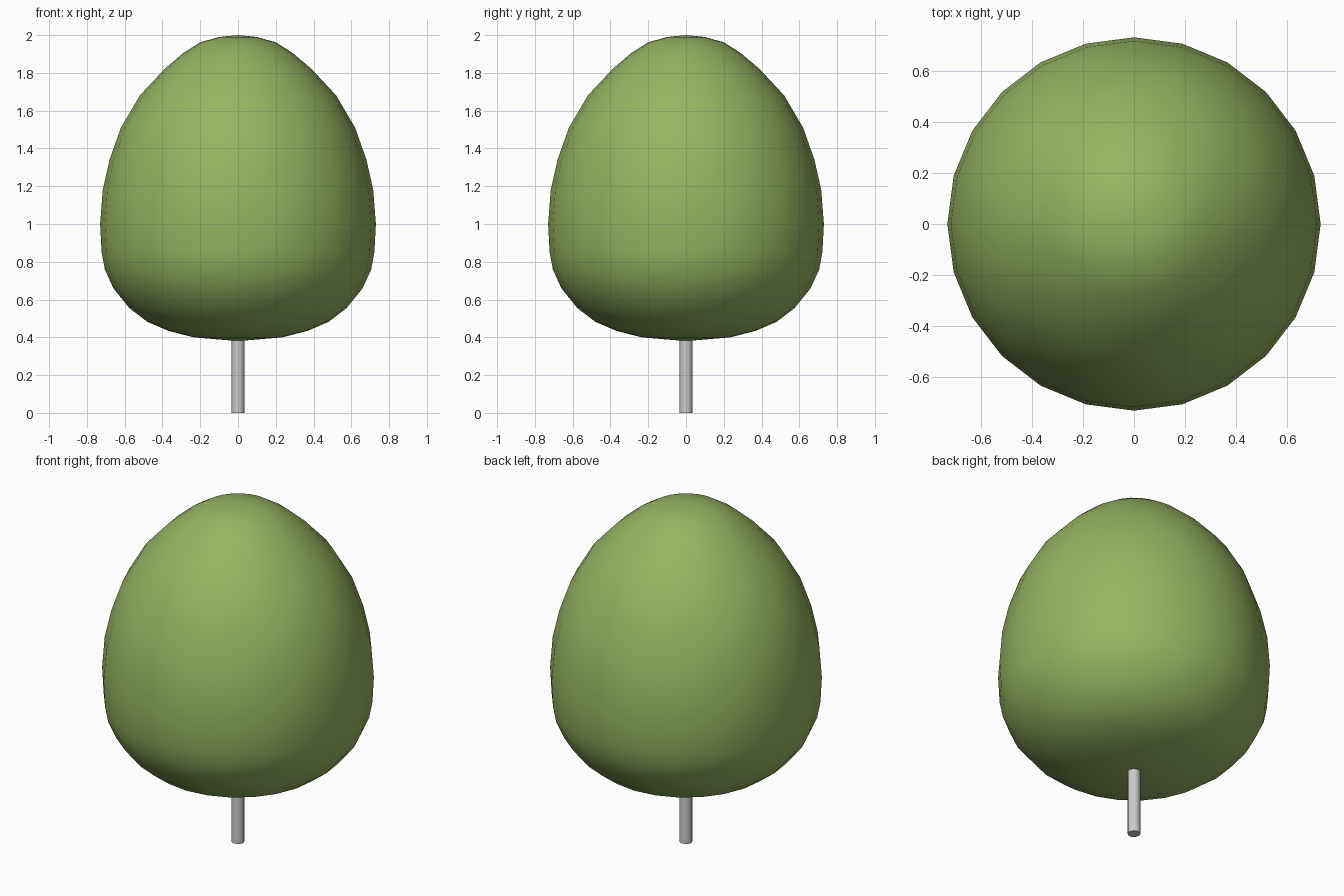
import bpy, bmesh, math

if "Cube" in bpy.data.objects:
    bpy.data.objects.remove(bpy.data.objects["Cube"])

SIDES = 24


def lathe(name, profile, sides):
    # Revolve a (radius, height) profile whose ends lie on the axis
    bm = bmesh.new()
    rings = []
    for r, z in profile:
        if r == 0:
            rings.append([bm.verts.new((0, 0, z))] * sides)
        else:
            rings.append([bm.verts.new((r * math.cos(2 * math.pi * i / sides),
                                        r * math.sin(2 * math.pi * i / sides), z))
                          for i in range(sides)])
    for lo, hi in zip(rings, rings[1:]):
        for i in range(sides):
            j = (i + 1) % sides
            corners = dict.fromkeys((lo[i], lo[j], hi[j], hi[i]))
            bm.faces.new(list(corners))
    mesh = bpy.data.meshes.new(name)
    bm.to_mesh(mesh)
    bm.free()
    obj = bpy.data.objects.new(name, mesh)
    bpy.context.collection.objects.link(obj)
    return obj


def smooth(obj, angle):
    bpy.ops.object.select_all(action='DESELECT')
    obj.select_set(True)
    bpy.context.view_layer.objects.active = obj
    bpy.ops.object.shade_smooth_by_angle(angle=math.radians(angle))


# Egg-shaped foliage crown
crown = lathe("crown", [
    (0, 0.38), (0.235, 0.40), (0.37, 0.435), (0.48, 0.482), (0.575, 0.555),
    (0.66, 0.66), (0.705, 0.76), (0.722, 0.85), (0.73, 1.0), (0.716, 1.18),
    (0.68, 1.34), (0.62, 1.51), (0.52, 1.68), (0.39, 1.82), (0.29, 1.905),
    (0.2, 1.962), (0.1, 1.99), (0, 2.0)], SIDES)
smooth(crown, 60)
green = bpy.data.materials.new("leaf_green")
green.diffuse_color = (0.30, 0.46, 0.12, 1)
green.use_nodes = True
green.node_tree.nodes["Principled BSDF"].inputs["Base Color"].default_value = green.diffuse_color
crown.data.materials.append(green)

# Thin trunk, running slightly into the crown
trunk = lathe("trunk", [(0, 0), (0.034, 0), (0.034, 0.42), (0, 0.42)], 16)
smooth(trunk, 40)
